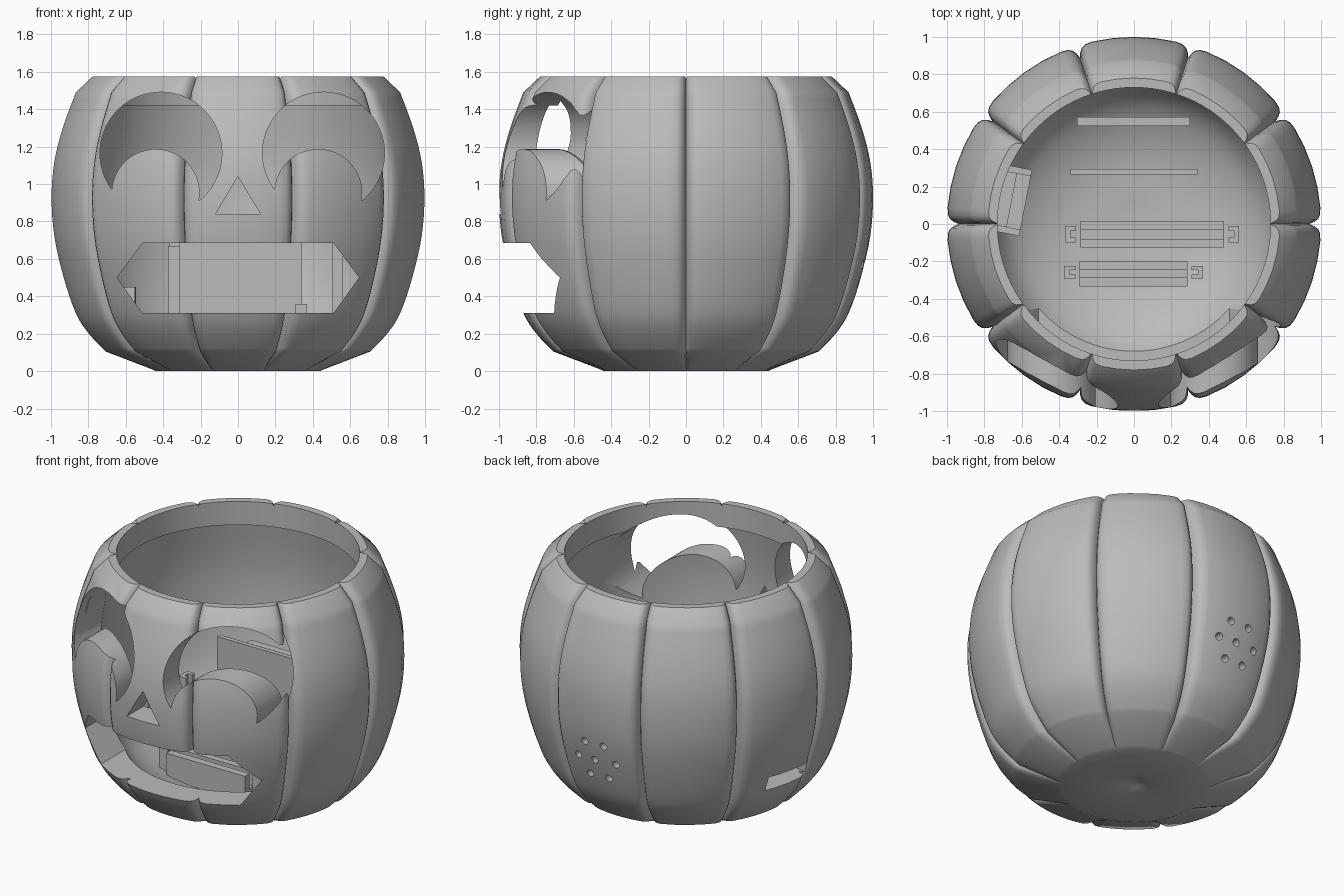
import bpy, bmesh, math
from math import sin, cos, pi, radians
from mathutils import Vector, Matrix

cube = bpy.data.objects.get("Cube")
if cube:
    bpy.data.objects.remove(cube, do_unlink=True)

grey = bpy.data.materials.new("plain grey")
grey.use_nodes = True
grey.diffuse_color = (0.5, 0.5, 0.5, 1)
grey.node_tree.nodes["Principled BSDF"].inputs["Base Color"].default_value = grey.diffuse_color


def make(name, bm):
    bmesh.ops.recalc_face_normals(bm, faces=bm.faces)
    mesh = bpy.data.meshes.new(name)
    bm.to_mesh(mesh)
    bm.free()
    mesh.materials.append(grey)
    ob = bpy.data.objects.new(name, mesh)
    bpy.context.collection.objects.link(ob)
    return ob


def spline(pts, steps=4):
    """Smooth curve through the given points."""
    ext = [pts[0]] + pts + [pts[-1]]
    out = []
    for a, b, c, d in zip(ext, ext[1:], ext[2:], ext[3:]):
        a, b, c, d = map(Vector, (a, b, c, d))
        for i in range(steps):
            t = i / steps
            out.append(b + (c - a) * t / 2 + (a * 2 - b * 5 + c * 4 - d) * t * t / 2
                       + (b * 3 - a - c * 3 + d) * t ** 3 / 2)
    return [tuple(p) for p in out] + [pts[-1]]


def lathe(name, profile, angles, radius):
    """Closed solid of revolution; first and last profile points lie on the axis."""
    bm = bmesh.new()
    rings = []
    for r, z in profile[1:-1]:
        rings.append([bm.verts.new((radius(r, z, a) * cos(a[0]), radius(r, z, a) * sin(a[0]), z))
                      for a in angles])
    n = len(angles)
    for lo, hi in zip(rings, rings[1:]):
        for i in range(n):
            bm.faces.new((lo[i], lo[(i + 1) % n], hi[(i + 1) % n], hi[i]))
    for ring, (_, z) in ((rings[0], profile[0]), (rings[-1], profile[-1])):
        tip = bm.verts.new((0, 0, z))
        for i in range(n):
            bm.faces.new((tip, ring[i], ring[(i + 1) % n]))
    return make(name, bm)


def prism(name, outline, y0, y1):
    """Extrude an x-z outline along y."""
    bm = bmesh.new()
    face = bm.faces.new([bm.verts.new((x, y0, z)) for x, z in outline])
    ext = bmesh.ops.extrude_face_region(bm, geom=[face])
    bmesh.ops.translate(bm, vec=(0, y1 - y0, 0),
                        verts=[v for v in ext["geom"] if isinstance(v, bmesh.types.BMVert)])
    return make(name, bm)


def boxes(name, parts, place=Matrix()):
    """One object from boxes given as (x0, x1, y0, y1, z0, z1)."""
    bm = bmesh.new()
    for x0, x1, y0, y1, z0, z1 in parts:
        m = Matrix.Translation(((x0 + x1) / 2, (y0 + y1) / 2, (z0 + z1) / 2))
        bmesh.ops.create_cube(bm, size=1, matrix=place @ m @ Matrix.Diagonal((x1 - x0, y1 - y0, z1 - z0, 1)))
    return make(name, bm)


def cut(target, cutter):
    mod = target.modifiers.new("cut", 'BOOLEAN')
    mod.operation, mod.solver, mod.object = 'DIFFERENCE', 'EXACT', cutter
    bpy.context.view_layer.objects.active = target
    bpy.ops.object.modifier_apply(modifier=mod.name)
    bpy.data.objects.remove(cutter, do_unlink=True)


def arc(cx, cz, r, a0, a1, n):
    return [(cx + r * cos(a0 + (a1 - a0) * i / n), cz + r * sin(a0 + (a1 - a0) * i / n)) for i in range(n + 1)]


# Ribbed shell: ten lobes, each rounded down into a groove
LOBE = [(-18, 1), (-17.4, .6), (-16.5, .27), (-15.2, .08), (-13, 0), (-6.5, 0), (0, 0),
        (6.5, 0), (13, 0), (15.2, .08), (16.5, .27), (17.4, .6)]
angles = [(radians(18 + 36 * k + a), drop) for k in range(10) for a, drop in LOBE]
belly = spline([(.71, .105), (.8, .2), (.87, .31), (.935, .5), (.985, .72), (1, .93),
                (.985, 1.12), (.94, 1.3), (.87, 1.49)])
outer = [(0, .04), (.05, .02), (.12, .004), (.44, 0), (.46, .01)] + belly + [(.78, 1.575), (0, 1.575)]


def ribbed(r, z, a):
    depth = .065 * min(1, max(0, (r - .46) / .25))
    return r - depth * a[1]


shell = lathe("pumpkin_shell", outer, angles, ribbed)

# Hollow inside with a narrower rim
hollow = spline([(.12, .105), (.35, .13), (.54, .2), (.68, .31), (.77, .5), (.815, .75), (.825, 1),
                 (.81, 1.2), (.775, 1.42)])
hollow = [(0, .09)] + hollow + [(.73, 1.42), (.73, 1.7), (0, 1.7)]
cut(shell, lathe("hollow", hollow, [(2 * pi * i / 96, 0) for i in range(96)], lambda r, z, a: r))

# Crescent eyes: same shape side by side
big, small = Vector((-.412, 1.165)), Vector((-.44, .952))
tip_l, tip_r = Vector((-.674, .973)), Vector((-.209, .909))


def direction(p, c):
    return math.atan2(p.y - c.y, p.x - c.x)


for shift in (0, .869):
    over = arc(big.x, big.y, .326, direction(tip_r, big), direction(tip_l, big) + 2 * pi, 48)
    under = arc(small.x, small.y, .235, direction(tip_l, small), direction(tip_r, small), 28)
    outline = [(x + shift, z) for x, z in over + under[1:-1]]
    cut(shell, prism("eye_cutter", outline, -1.2, -.1))

# Nose and mouth
cut(shell, prism("nose_cutter", [(-.12, .84), (.12, .84), (0, 1.04)], -1.2, -.4))
cut(shell, prism("mouth_cutter", [(-.647, .5), (-.51, .31), (.51, .31), (.647, .5), (.51, .685), (-.51, .685)],
                 -1.2, -.3))

# Speaker holes in the back
spots = [(0, .57)] + arc(-.01, .57, .135, 0, 5 * pi / 3, 5)
for x, z in spots:
    cut(shell, prism("hole_cutter", arc(x, z, .024, 0, 2 * pi * 15 / 16, 15), .5, 1.2))

# Side slot with its socket, turned to face outward
side = Matrix.Rotation(radians(169), 4, 'Z')
cut(shell, boxes("slot_cutter", [(.6, 1.2, -.18, .18, .35, .45)], side))
boxes("side_socket", [(.59, .74, -.18, .18, .27, .35), (.59, .74, -.18, -.145, .35, .45),
                      (.59, .74, .145, .18, .35, .45), (.665, .73, -.145, .145, .35, .39)], side)

bpy.ops.object.select_all(action='DESELECT')
shell.select_set(True)
bpy.context.view_layer.objects.active = shell
bpy.ops.object.shade_smooth_by_angle(angle=radians(32))

# Upright panels at the back of the hollow
boxes("rear_panel", [(-.305, .3, .524, .572, .17, .7)])
boxes("middle_panel", [(-.34, .34, .265, .295, .1, .83)])


# Slotted board holders
def holder(name, x0, x1, y0, s0, s1, y1, top):
    boxes(name, [(x0, x1, y0, s0, .1, top), (x0, x1, s0, s1, .1, top - .1), (x0, x1, s1, y1, .1, top)])


holder("front_holder", -.29, .285, -.335, -.285, -.245, -.2, .3)
holder("centre_holder", -.285, .48, -.125, -.08, -.03, .015, .29)


# Grooved guide posts, open toward the boards
def post(name, x_out, x_in, y0, y1, top):
    mid = x_out + (x_in - x_out) * .45
    lo, hi = sorted((x_out, mid))
    a, b = sorted((mid, x_in))
    w = (y1 - y0) * .3
    boxes(name, [(lo, hi, y0, y1, .1, top), (a, b, y0, y0 + w, .1, top), (a, b, y1 - w, y1, .1, top)])


post("front_post_right", -.374, -.31, -.29, -.225, .67)
post("front_post_left", .37, .308, -.29, -.225, .36)
post("centre_post_right", -.365, -.31, -.1, -.01, .7)
post("centre_post_left", .56, .505, -.1, -.01, .7)
